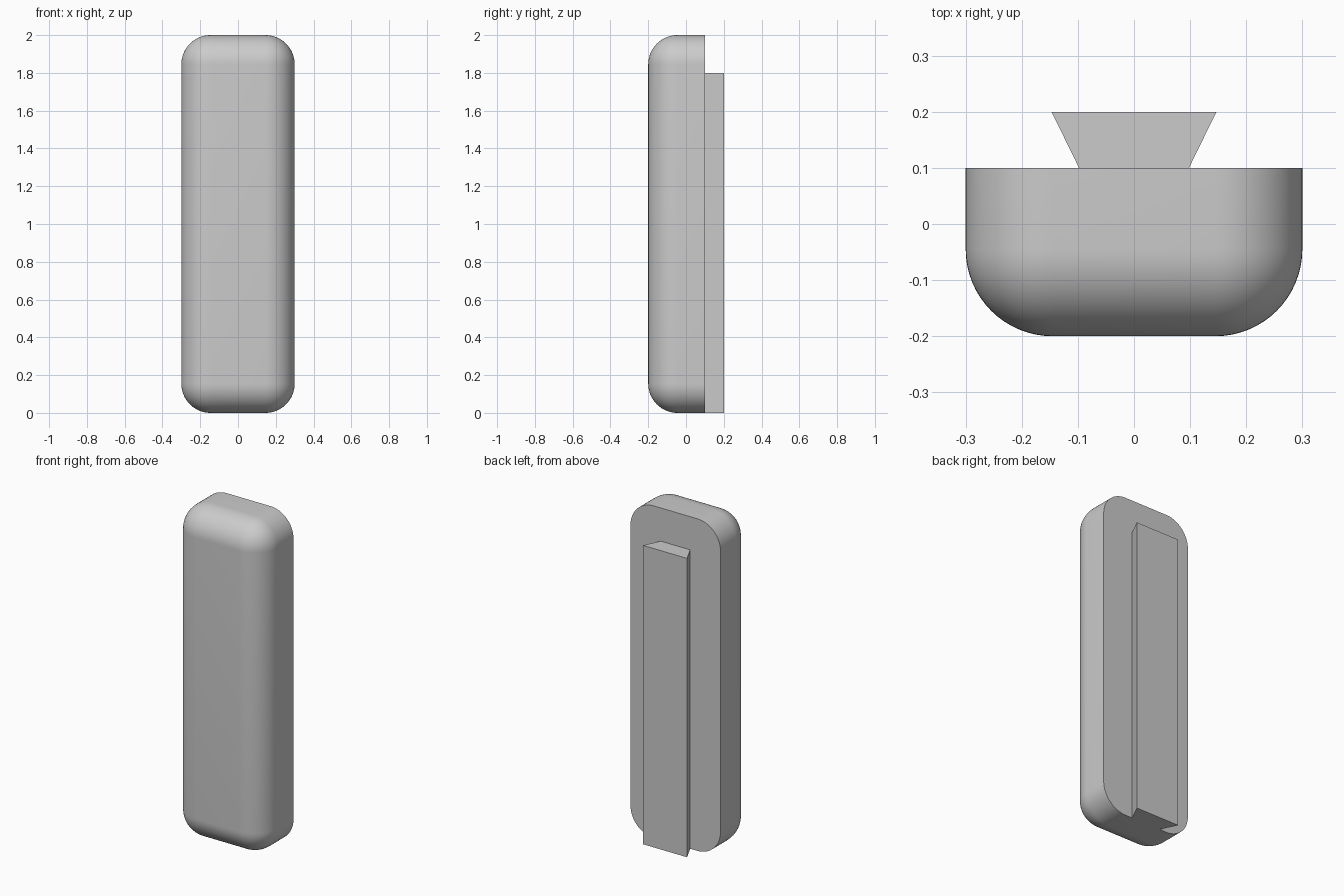
import bpy, bmesh, math

cube = bpy.data.objects.get("Cube")
if cube:
    bpy.data.objects.remove(cube, do_unlink=True)

RADIUS = 0.155
BACK = 0.1

grey = bpy.data.materials.new("plain_grey")
grey.use_nodes = True
colour = (0.6, 0.6, 0.6, 1)
grey.diffuse_color = colour
grey.node_tree.nodes["Principled BSDF"].inputs["Base Color"].default_value = colour


def add_prism(name, outline, height):
    """Extrude an xy outline upward from z = 0."""
    bm = bmesh.new()
    base = bm.faces.new([bm.verts.new((x, y, 0)) for x, y in outline])
    top = bmesh.ops.extrude_face_region(bm, geom=[base])["geom"]
    verts = [v for v in top if isinstance(v, bmesh.types.BMVert)]
    bmesh.ops.translate(bm, verts=verts, vec=(0, 0, height))
    bmesh.ops.recalc_face_normals(bm, faces=bm.faces)
    return bm, name


def finish(bm, name):
    mesh = bpy.data.meshes.new(name)
    bm.to_mesh(mesh)
    bm.free()
    mesh.materials.append(grey)
    obj = bpy.data.objects.new(name, mesh)
    bpy.context.collection.objects.link(obj)
    return obj


# Rounded body: every edge is rounded except the rim of the flat back
bm, name = add_prism("body", [(-0.3, -0.2), (0.3, -0.2), (0.3, BACK), (-0.3, BACK)], 2)
edges = [e for e in bm.edges if any(v.co.y < BACK - 0.01 for v in e.verts)]
bmesh.ops.bevel(bm, geom=edges, offset=RADIUS, offset_type='OFFSET',
                segments=16, profile=0.5, affect='EDGES', clamp_overlap=True)
body = finish(bm, name)
bpy.ops.object.select_all(action='DESELECT')
body.select_set(True)
bpy.context.view_layer.objects.active = body
bpy.ops.object.shade_smooth_by_angle(angle=math.radians(30))

# Dovetail rail on the back, flush with the bottom
bm, name = add_prism("dovetail_rail",
                     [(-0.098, BACK), (0.098, BACK), (0.147, 0.2), (-0.147, 0.2)], 1.8)
finish(bm, name)
